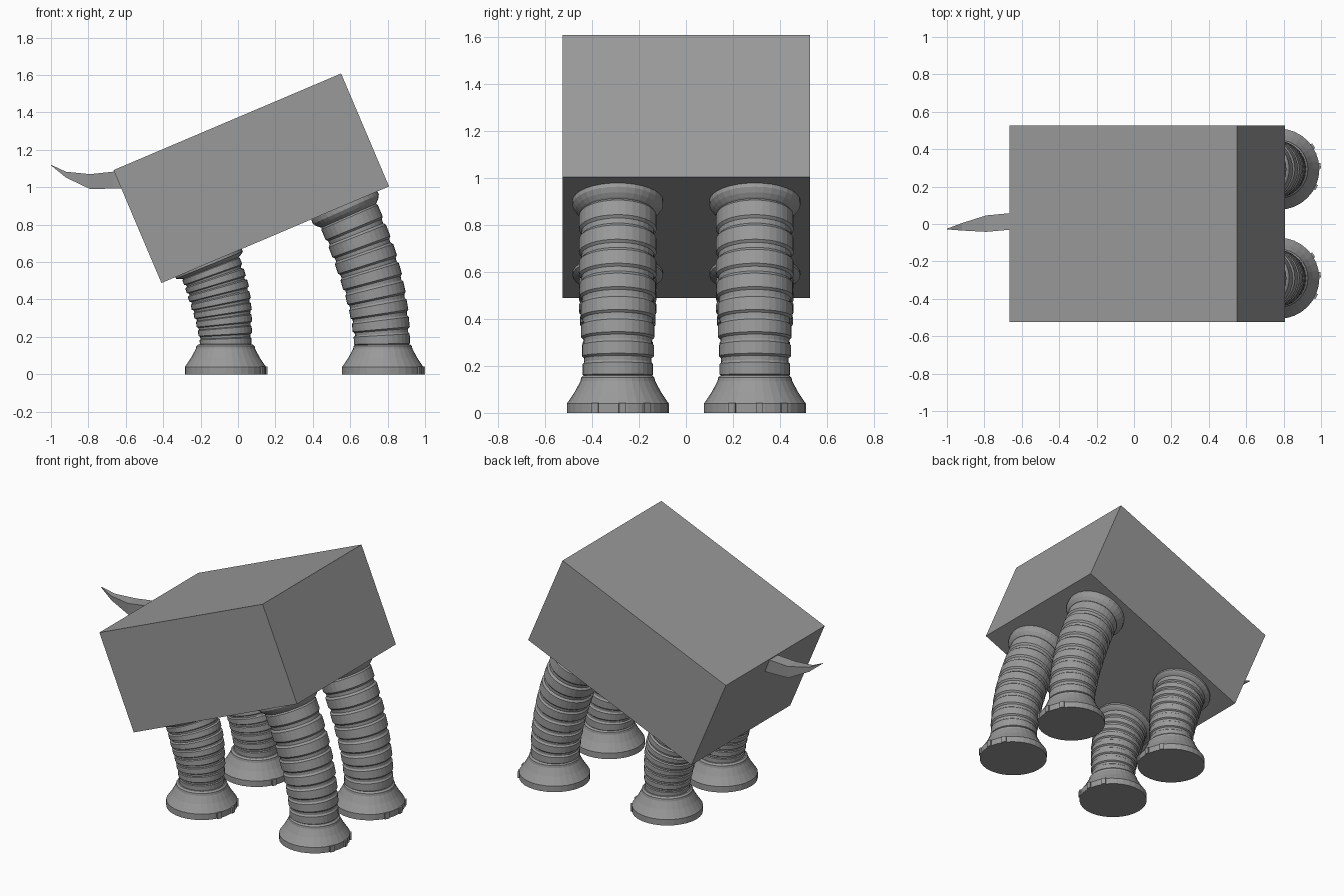
import bpy, bmesh, math
from mathutils import Vector, Matrix

if "Cube" in bpy.data.objects:
    bpy.data.objects.remove(bpy.data.objects["Cube"])

SIDES = 32
grey = bpy.data.materials.new("dark_grey")
grey.diffuse_color = (0.32, 0.32, 0.32, 1)
grey.use_nodes = True
grey.node_tree.nodes["Principled BSDF"].inputs["Base Color"].default_value = grey.diffuse_color


def make_object(name, bm):
    bmesh.ops.recalc_face_normals(bm, faces=bm.faces)
    mesh = bpy.data.meshes.new(name)
    bm.to_mesh(mesh)
    bm.free()
    mesh.materials.append(grey)
    obj = bpy.data.objects.new(name, mesh)
    bpy.context.collection.objects.link(obj)
    return obj


def skin(name, loops):
    """Bridge closed vertex loops into a capped tube."""
    bm = bmesh.new()
    rows = [[bm.verts.new(p) for p in loop] for loop in loops]
    n = len(rows[0])
    for a, b in zip(rows, rows[1:]):
        for i in range(n):
            j = (i + 1) % n
            bm.faces.new((a[i], a[j], b[j], b[i]))
    bm.faces.new(rows[0])
    bm.faces.new(rows[-1])
    return make_object(name, bm)


def circle(centre, tangent, radius):
    """Ring square to a path that bends in the xz plane."""
    side = Vector((tangent.z, 0, -tangent.x))
    out = []
    for i in range(SIDES):
        a = 2 * math.pi * i / SIDES
        out.append(centre + radius * (math.cos(a) * side + math.sin(a) * Vector((0, 1, 0))))
    return out


def box(name, size, matrix):
    bm = bmesh.new()
    bmesh.ops.create_cube(bm, size=1, matrix=matrix @ Matrix.Diagonal((*size, 1)))
    return make_object(name, bm)


def bellows_leg(name, y, bottom, control, top, r_low, r_high, rings=8):
    p0, p1, p2 = (Vector((x, y, z)) for x, z in (bottom, control, top))

    def ring(t, r):
        c = (1 - t) ** 2 * p0 + 2 * t * (1 - t) * p1 + t * t * p2
        tan = ((1 - t) * (p1 - p0) + t * (p2 - p1)).normalized()
        return circle(c, tan, r)

    loops = []
    end = 0.94
    for k in range(rings):
        f = k / (rings - 1)
        r = r_low + (r_high - r_low) * min(1, f * 1.5)
        for u, s in ((0.0, 0.93), (0.2, 0.94), (0.3, 1.0), (0.88, 1.0), (0.96, 0.96)):
            loops.append(ring((k + u) / rings * end, r * s))
    # flared collar against the belly
    for t, r in ((0.94, 0.165), (0.955, 0.18), (0.975, 0.193), (1.0, 0.193), (1.03, 0.18)):
        loops.append(ring(t, r))
    skin(name, loops)


def foot(name, x, y):
    up = Vector((0, 0, 1))
    prof = ((0, 0.217), (0.04, 0.217), (0.048, 0.211), (0.09, 0.183),
            (0.135, 0.159), (0.15, 0.156), (0.16, 0.145), (0.165, 0.10))
    skin(name, [circle(Vector((x, y, z)), up, r) for z, r in prof])
    # three toenails
    for i, deg in enumerate((-26, 5, 34)):
        m = (Matrix.Translation((x, y, 0.021)) @ Matrix.Rotation(math.radians(deg), 4, 'Z')
             @ Matrix.Translation((0.212, 0, 0)))
        box(f"{name}_toenail_{i + 1}", (0.026, 0.03, 0.042), m)


# tilted box body
tilt = Matrix.Translation((0.071, 0.001, 1.048)) @ Matrix.Rotation(math.radians(-23.0), 4, 'Y')
box("body", (1.322, 1.052, 0.656), tilt)

# four legs
for side, y in (("right", -0.29), ("left", 0.293)):
    bellows_leg(f"front_leg_{side}", y, (0.77, 0.14), (0.772, 0.46), (0.567, 0.905), 0.150, 0.165)
    foot(f"front_foot_{side}", 0.774, y)
    bellows_leg(f"rear_leg_{side}", y, (-0.066, 0.14), (-0.066, 0.38), (-0.157, 0.595), 0.138, 0.165)
    foot(f"rear_foot_{side}", -0.067, y)

# upturned tapering tail: x, y centre, half width, top z, bottom z
stations = ((-0.60, 0.013, 0.044, 1.087, 0.993), (-0.67, 0.013, 0.044, 1.083, 0.993),
            (-0.79, 0.002, 0.044, 1.07, 0.99), (-0.92, -0.015, 0.02, 1.083, 1.052),
            (-1.0, -0.027, 0.002, 1.12, 1.117))
skin("tail", [[(x, y - w * 0.85, b), (x, y + w * 0.85, b), (x, y + w, t), (x, y - w, t)]
              for x, y, w, t, b in stations])
